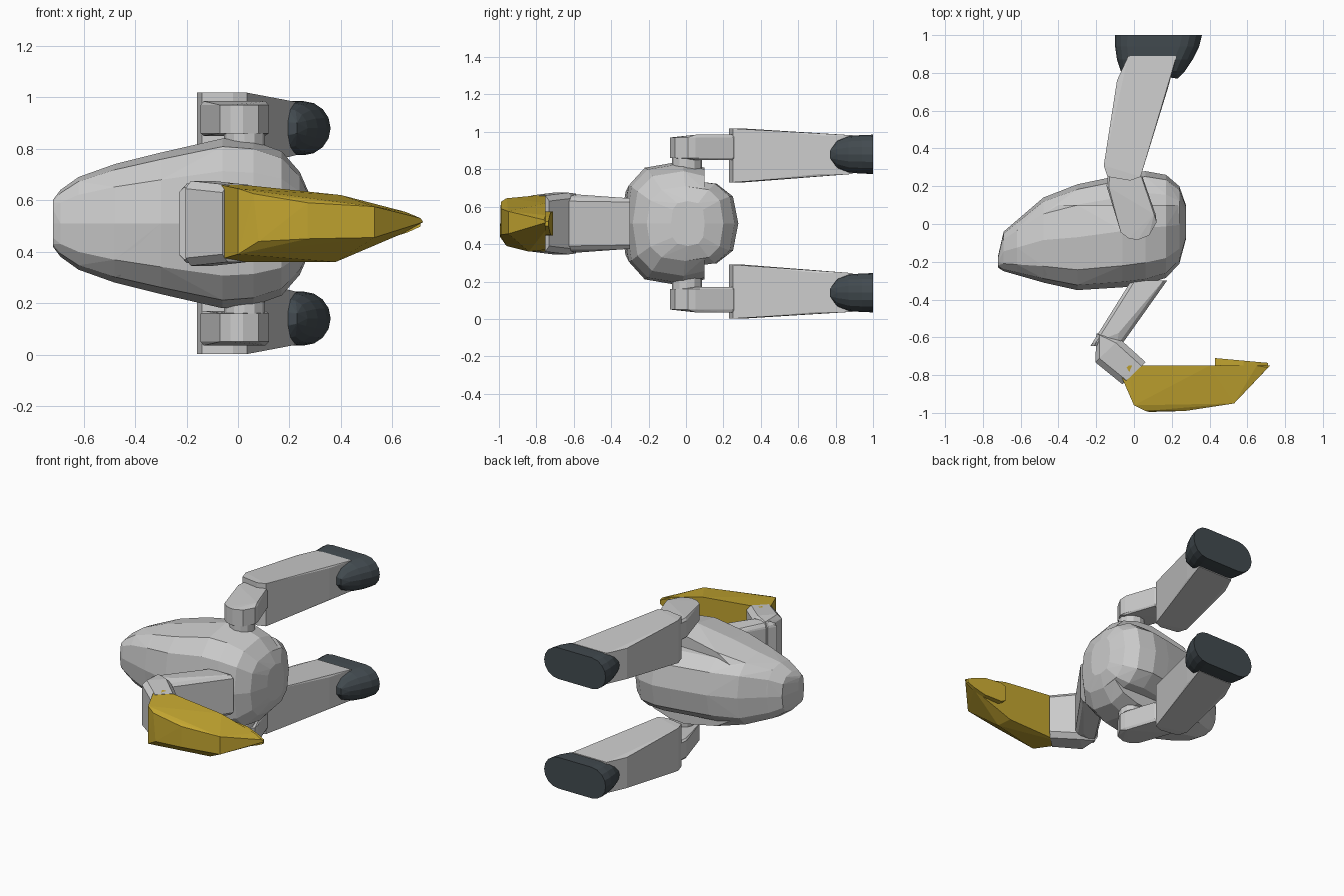
import bpy, bmesh, math

if "Cube" in bpy.data.objects:
    bpy.data.objects.remove(bpy.data.objects["Cube"])

ZC = 0.51  # mirror plane height


def material(name, color):
    m = bpy.data.materials.new(name)
    m.diffuse_color = color
    m.use_nodes = True
    m.node_tree.nodes["Principled BSDF"].inputs["Base Color"].default_value = m.diffuse_color
    return m


YELLOW = material("yellow", (0.55, 0.38, 0.03, 1))
DARK = material("dark", (0.055, 0.07, 0.08, 1))


def hull(name, points, mat=None, mirror=False):
    """Faceted convex solid through the points, optionally mirrored about z = ZC."""
    for side in ((1, -1) if mirror else (1,)):
        bm = bmesh.new()
        for x, y, z in points:
            bm.verts.new((x, y, ZC + side * (z - ZC)))
        bmesh.ops.remove_doubles(bm, verts=bm.verts, dist=0.001)
        res = bmesh.ops.convex_hull(bm, input=bm.verts)
        loose = [v for v in bm.verts if not v.link_faces]
        bmesh.ops.delete(bm, geom=loose, context='VERTS')
        bmesh.ops.dissolve_limit(bm, angle_limit=math.radians(2), verts=bm.verts, edges=bm.edges)
        bmesh.ops.recalc_face_normals(bm, faces=bm.faces)
        label = name if not mirror else name + ("_upper" if side > 0 else "_lower")
        me = bpy.data.meshes.new(label)
        bm.to_mesh(me)
        bm.free()
        ob = bpy.data.objects.new(label, me)
        bpy.context.collection.objects.link(ob)
        if mat:
            me.materials.append(mat)


def section(x, y0, y1, hz, n=12, p=0.7, clip=9):
    """Rounded cross-section in the plane of constant x."""
    pts = []
    for i in range(n):
        a = 2 * math.pi * i / n
        c, s = math.cos(a), math.sin(a)
        y = (y0 + y1) / 2 + (y1 - y0) / 2 * math.copysign(abs(c) ** p, c)
        pts.append((x, min(y, clip), ZC + hz * math.copysign(abs(s) ** p, s)))
    return pts


def slab(outline, z0, z1):
    return [(x, y, z) for x, y in outline for z in (z0, z1)]


def box_section(x, y, hw, hz, bevel, dx, dy, zc=ZC):
    """Bevelled rectangle across a limb; (dx, dy) is its width direction."""
    pts = []
    for u, v in ((hw, hz - bevel), (hw - bevel, hz)):
        for su in (-1, 1):
            for sv in (-1, 1):
                pts.append((x + dx * u * su, y + dy * u * su, zc + v * sv))
    return pts


# Body: wide shell cut off at the hips, and a narrower core that forms the underside
rings = [(-0.72, -0.23, -0.17, 0.09), (-0.69, -0.25, -0.04, 0.13), (-0.62, -0.27, 0.02, 0.18),
         (-0.48, -0.31, 0.14, 0.23), (-0.30, -0.35, 0.21, 0.275), (-0.06, -0.335, 0.26, 0.33),
         (0.06, -0.32, 0.28, 0.32), (0.17, -0.285, 0.26, 0.28), (0.24, -0.21, 0.2, 0.2),
         (0.275, -0.08, 0.1, 0.12)]
hull("body_shell", [q for r in rings for q in section(*r, clip=0.1)])
hull("body_core", [q for x, a, b, h in rings for q in section(x, a, b, min(h, 0.235))])

# Hip joints
hip = [(0.025 + 0.08 * math.cos(i * math.pi / 6), 0.005 + 0.08 * math.sin(i * math.pi / 6))
       for i in range(12)]
hull("hip_joint", slab(hip, 0.79, 0.86), mirror=True)

# Upper legs
thigh = [(-0.07, -0.045), (-0.03, -0.075), (0.02, -0.085), (0.08, -0.06), (0.12, 0.01),
         (0.115, 0.05), (0.045, 0.25), (-0.01, 0.305), (-0.08, 0.31), (-0.14, 0.26), (-0.145, 0.2)]
hull("upper_leg", slab(thigh, 0.86, 0.97) +
     [(x * 0.92, y * 0.95 + 0.005, z) for x, y in thigh[5:] for z in (0.85, 0.985)], mirror=True)

# Lower legs, tapering towards the foot
hull("lower_leg", slab([(-0.16, 0.31), (-0.14, 0.25), (-0.02, 0.23), (0.035, 0.25)], 0.73, 1.018) +
     slab([(-0.09, 0.76), (-0.03, 0.89), (0.225, 0.89), (0.18, 0.72)], 0.775, 0.982), mirror=True)


# Feet: rounded pads
def pad(y, xa, xb, r):
    return [(cx + r * math.cos(a), y, 0.88 + r * math.sin(a))
            for cx, s in ((xb - r, -90), (xa + r, 90))
            for a in (math.radians(s + 22.5 * i) for i in range(9))]


hull("foot", pad(1.0, -0.10, 0.36, 0.105) + pad(0.94, -0.10, 0.345, 0.103) +
     pad(0.87, -0.09, 0.31, 0.098) + pad(0.81, -0.07, 0.27, 0.075) +
     [(0.23, 0.77, 0.86), (0.23, 0.77, 0.90)], DARK, mirror=True)

# Neck
hull("lower_neck", box_section(0.08, -0.30, 0.095, 0.135, 0.02, 1, 0) +
     box_section(-0.14, -0.60, 0.085, 0.155, 0.02, 0.9, 0.35) +
     box_section(-0.15, -0.645, 0.08, 0.14, 0.02, 1, 0))
hull("upper_neck", box_section(-0.16, -0.60, 0.07, 0.16, 0.03, 0.55, -0.3) +
     box_section(-0.14, -0.67, 0.09, 0.165, 0.03, 0.72, 0.69) +
     box_section(0.0, -0.79, 0.085, 0.15, 0.03, 0.72, 0.69))

# Head and beak
hull("head", [
    (-0.07, -0.80, 0.37), (-0.07, -0.80, 0.66), (-0.03, -0.75, 0.36), (-0.03, -0.75, 0.665),
    (0.0, -0.96, 0.39), (0.0, -0.96, 0.645), (0.08, -0.995, 0.44), (0.06, -0.99, 0.625),
    (0.27, -0.99, 0.45), (0.27, -0.99, 0.59), (0.53, -0.95, 0.455), (0.53, -0.95, 0.575),
    (0.38, -0.84, 0.36), (0.36, -0.75, 0.37), (0.40, -0.75, 0.62), (0.53, -0.75, 0.435),
    (0.53, -0.75, 0.58), (0.65, -0.75, 0.475), (0.65, -0.75, 0.555), (0.71, -0.76, 0.53),
    (0.72, -0.75, 0.515)], YELLOW)

# Raised pad under the beak tip
tip = [(0.43, 0.05), (0.46, 0.065), (0.58, 0.06), (0.66, 0.035), (0.71, 0.012)]
hull("beak_pad", [(x, y, ZC + s * w) for x, w in tip for s in (-1, 1)
                  for y in (-0.755, -0.71 - 0.09 * (x - 0.43))], YELLOW)
